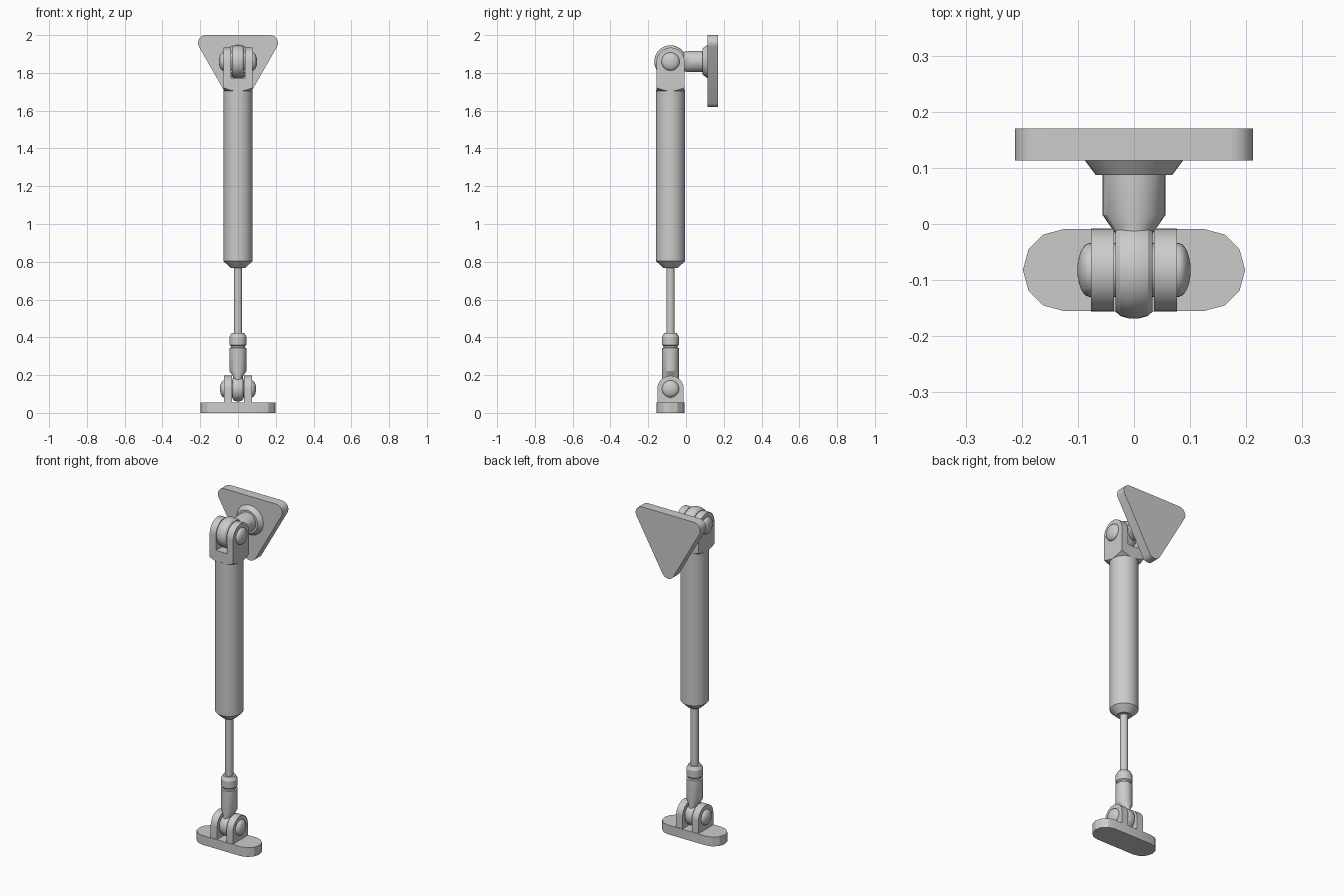
import bpy, bmesh
from math import sin, cos, pi, radians

if "Cube" in bpy.data.objects:
    bpy.data.objects.remove(bpy.data.objects["Cube"])

CY = -0.082      # y of the strut axis
ZT = 1.86        # upper pin height
ZB = 0.127       # lower pin height


def place(axis, u, v, h):
    # cyclic mapping of (section u, section v, height) onto the world axes
    return {'Z': (u, v, h), 'X': (h, u, v), 'Y': (v, h, u)}[axis]


def rings(name, sections, axis):
    # skin a stack of sections, each (list of uv points, height)
    bm = bmesh.new()
    rows = [[bm.verts.new(place(axis, u, v, h)) for u, v in pts] for pts, h in sections]
    n = len(rows[0])
    for a, b in zip(rows, rows[1:]):
        for i in range(n):
            bm.faces.new((a[i], a[(i + 1) % n], b[(i + 1) % n], b[i]))
    bm.faces.new(rows[0][::-1])
    bm.faces.new(rows[-1])
    bmesh.ops.recalc_face_normals(bm, faces=bm.faces)
    me = bpy.data.meshes.new(name)
    bm.to_mesh(me)
    bm.free()
    ob = bpy.data.objects.new(name, me)
    bpy.context.collection.objects.link(ob)
    return ob


def lathe(name, profile, axis='Z', c=(0, CY), n=32):
    # profile entries: (radius, height) or (radius u, radius v, height)
    secs = []
    for p in profile:
        ru, rv, h = p if len(p) == 3 else (p[0], p[0], p[1])
        secs.append(([(c[0] + ru * cos(2 * pi * i / n), c[1] + rv * sin(2 * pi * i / n))
                      for i in range(n)], h))
    return rings(name, secs, axis)


def arc(cu, cv, r, a0, a1, n):
    return [(cu + r * cos(radians(a0 + (a1 - a0) * i / n)),
             cv + r * sin(radians(a0 + (a1 - a0) * i / n))) for i in range(n + 1)]


def extrude(name, pts, axis, a, b):
    return rings(name, [(pts, a), (pts, b)], axis)


def boolean(ob, cutter, op):
    m = ob.modifiers.new(op, 'BOOLEAN')
    m.operation, m.object, m.solver = op, cutter, 'EXACT'
    bpy.context.view_layer.objects.active = ob
    bpy.ops.object.modifier_apply(modifier=m.name)
    bpy.data.objects.remove(cutter)


def lug_outline(z0, zc, r):
    return [(CY - r, z0), (CY + r, z0)] + arc(CY, zc, r, 0, 180, 20)


def pin(name, z, x0, r, x1):
    # domed pin running through both lugs
    dome = [(r * cos(t * pi / 12), x0 + (x1 - x0) * sin(t * pi / 12)) for t in range(6)]
    dome.append((0.001, x1))
    lathe(name, [(a, -h) for a, h in reversed(dome)] + dome, 'X', (CY, z))


def eye(name, z, r, w):
    # eye with a softly rounded rim
    lathe(name, [(r - .012, -w), (r - .004, -w * .75), (r, -w * .3),
                 (r, w * .3), (r - .004, w * .75), (r - .012, w)], 'X', (CY, z), 40)


# foot plate, rounded at both ends
extrude('foot_plate', arc(.125, CY, .073, -90, 90, 6) + arc(-.125, CY, .073, 90, 270, 6),
        'Z', 0, .055)

# lower lugs, pin and eye
for side, s in (('left', -1), ('right', 1)):
    extrude('lower_lug_' + side, lug_outline(.05, ZB, .07), 'X', s * .031, s * .073)
pin('lower_pin', ZB, .073, .045, .096)
eye('lower_eye', ZB, .066, .028)

# rod end: flattened neck, barrel, groove and collar
lathe('rod_end', [(.026, .044, ZB), (.026, .044, .193), (.045, .045, .222), (.045, .343),
                  (.038, .346), (.038, .354), (.045, .36), (.045, .402), (.034, .422)])

# piston rod and cylinder body
lathe('piston_rod', [(.022, .41), (.022, .78)])
lathe('cylinder_body', [(.04, .768), (.076, .803), (.076, 1.71)], n=40)

# upper clevis: slotted block, its base corners turned to a cone
clevis = extrude('upper_clevis', lug_outline(1.69, ZT, .074), 'X', -.077, .077)
slot = extrude('slot_cutter', [(CY - .2, 1.772), (CY + .2, 1.772), (CY + .2, 2.1), (CY - .2, 2.1)],
               'X', -.036, .036)
boolean(clevis, slot, 'DIFFERENCE')
cone = lathe('cone_cutter', [(.07, 1.7), (.115, 1.727), (.115, 2.1)], n=48)
boolean(clevis, cone, 'INTERSECT')
pin('upper_pin', ZT, .079, .048, .101)
eye('upper_eye', ZT, .086, .033)

# stem from the upper eye to the wall plate, with flared flange
lathe('wall_stem', [(.05, .031, CY), (.05, .031, -.02), (.056, .056, .016), (.056, .1)],
      'Y', (ZT, 0))
lathe('stem_flange', [(.068, .087), (.089, .115)], 'Y', (ZT, 0))

# triangular wall plate with rounded corners (u = z, v = x)
tri = (arc(1.96, .171, .041, 0, 119, 8) + arc(1.661, 0, .041, 119, 241, 8)
       + arc(1.96, -.171, .041, 241, 360, 8))
extrude('wall_plate', [(u - .001, v) for u, v in tri], 'Y', .113, .17)

# smooth shading with crisp edges
for ob in bpy.context.scene.objects:
    ob.select_set(True)
    bpy.context.view_layer.objects.active = ob
bpy.ops.object.shade_smooth_by_angle(angle=radians(28))
